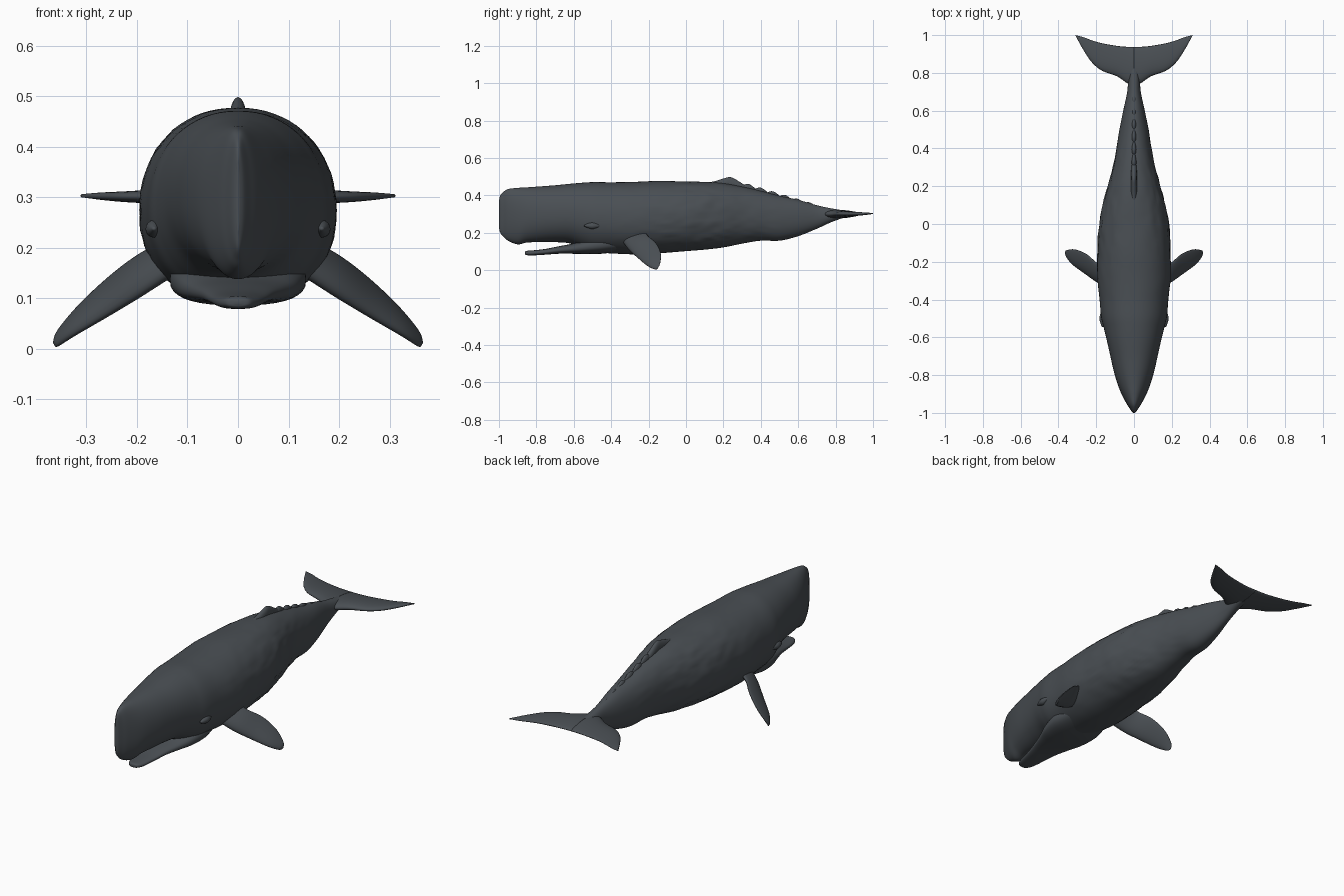
import bpy, bmesh
from math import sin, cos, pi, exp
from mathutils import Vector, noise

if "Cube" in bpy.data.objects:
    bpy.data.objects.remove(bpy.data.objects["Cube"])

skin = bpy.data.materials.new("slate_grey_skin")
skin.use_nodes = True
colour = (0.068, 0.078, 0.088, 1)
skin.diffuse_color = colour
bsdf = skin.node_tree.nodes["Principled BSDF"]
bsdf.inputs["Base Color"].default_value = colour
bsdf.inputs["Roughness"].default_value = 0.7


def smooth_path(stations, steps):
    """Catmull-Rom interpolation through a list of number tuples."""
    pts = [Vector(s) for s in stations]
    out = []
    for i in range(len(pts) - 1):
        a, b, c, d = pts[max(i - 1, 0)], pts[i], pts[i + 1], pts[min(i + 2, len(pts) - 1)]
        for k in range(steps):
            t = k / steps
            out.append(b + (c - a) * (t / 2)
                       + (a * 2 - b * 5 + c * 4 - d) * (t * t / 2)
                       + (b * 3 - a - c * 3 + d) * (t ** 3 / 2))
    return out + [pts[-1]]


def loft(name, rings):
    """Skin a closed surface over rings of equal point count."""
    bm = bmesh.new()
    rows = [[bm.verts.new(p) for p in ring] for ring in rings]
    for r, s in zip(rows, rows[1:]):
        for i in range(len(r)):
            j = (i + 1) % len(r)
            bm.faces.new((r[i], r[j], s[j], s[i]))
    bm.faces.new(rows[0])
    bm.faces.new(rows[-1])
    bmesh.ops.recalc_face_normals(bm, faces=bm.faces)
    mesh = bpy.data.meshes.new(name)
    bm.to_mesh(mesh)
    bm.free()
    mesh.shade_smooth()
    mesh.materials.append(skin)
    obj = bpy.data.objects.new(name, mesh)
    bpy.context.collection.objects.link(obj)
    return obj


def power(v, n):
    return (1 if v >= 0 else -1) * abs(v) ** (2 / n)


def hull(name, stations, steps, count, n=2.1, wrinkle=0.0):
    """Loft along y; each station is y, half width, bottom and top."""
    rings = []
    for y, w, low, high in smooth_path(stations, steps):
        mid, ring = low + (high - low) * 0.48, []
        # wrinkles are strongest on the middle flanks
        fold = wrinkle * exp(-((y - 0.1) / 0.35) ** 2)
        for k in range(count):
            a = 2 * pi * k / count
            c, s = power(cos(a), n), power(sin(a), n)
            x, z = w * c, mid + s * ((high - mid) if s > 0 else (mid - low))
            g = 1 + fold * abs(cos(a)) * noise.noise((x * 9, y * 16 + z * 9, z * 45))
            ring.append((x * g, y, mid + (z - mid) * g))
        rings.append(ring)
    return loft(name, rings)


def blade(name, lead, trail, thick, side=1, count=24):
    """Fin with a lens section between a leading and a trailing edge."""
    rings = []
    for a, b, t in zip(smooth_path(lead, 6), smooth_path(trail, 6),
                       smooth_path([(v, v) for v in thick], 6)):
        mid, half = (a + b) / 2, (a - b) / 2
        up = Vector((0.5, -0.25, 0.8)) if lead[0][2] != trail[0][2] else Vector((0, 0, 1))
        ring = []
        for k in range(count):
            q = 2 * pi * k / count
            p = mid + half * cos(q) + up * (t[0] * sin(q) * (1 + 0.35 * cos(q)))
            ring.append((p.x * side, p.y, p.z))
        rings.append(ring)
    return loft(name, rings)


# Head, trunk and tail stock
hull("body", [
    (-1, .003, .23, .37), (-.993, .012, .2, .4), (-.975, .024, .178, .42),
    (-.95, .04, .157, .434), (-.9, .066, .138, .44), (-.85, .086, .148, .443),
    (-.78, .107, .15, .448), (-.7, .125, .15, .454), (-.62, .143, .143, .462),
    (-.55, .16, .115, .468), (-.49, .174, .096, .471), (-.4, .182, .09, .47),
    (-.28, .194, .085, .472), (-.15, .193, .09, .477), (0, .184, .102, .474),
    (.1, .165, .11, .472), (.2, .14, .122, .465), (.3, .112, .142, .447),
    (.4, .093, .158, .424), (.5, .077, .158, .398), (.6, .057, .182, .376),
    (.7, .036, .222, .347), (.78, .03, .258, .33), (.86, .02, .285, .317),
    (.92, .006, .296, .308)], 7, 72, 2.15, 0.035)

# Slender lower jaw, hanging slightly open
hull("lower_jaw", [
    (-.862, .008, .088, .096), (-.855, .026, .081, .103), (-.82, .042, .079, .106),
    (-.75, .056, .083, .114), (-.68, .073, .088, .128), (-.61, .096, .088, .142),
    (-.54, .122, .086, .165), (-.45, .135, .088, .19), (-.36, .12, .1, .2)], 6, 36, 2.5)

# Low dorsal hump and the row of knuckles behind it
hull("dorsal_hump", [
    (.1, .008, .43, .468), (.15, .016, .43, .475), (.2, .017, .43, .49),
    (.235, .015, .43, .498), (.265, .015, .43, .486), (.3, .014, .42, .464),
    (.35, .01, .4, .435)], 5, 20, 2)
for i in range(6):
    y = 0.33 + i * 0.065
    top = 0.459 - i * 0.0195
    low = top - 0.05
    hull(f"back_knuckle_{i + 1}", [
        (y - .045, .004, low, top - .022), (y - .02, .012, low, top - .002),
        (y + .01, .012, low, top), (y + .05, .004, low, top - .03)], 5, 16, 2)

# Paddle-shaped flippers
for label, side in (("left", 1), ("right", -1)):
    blade(f"{label}_flipper",
          [(.11, -.35, .17), (.19, -.31, .115), (.26, -.262, .07), (.325, -.215, .03),
           (.355, -.178, .009), (.362, -.16, .005)],
          [(.13, -.22, .22), (.195, -.205, .185), (.25, -.16, .145), (.31, -.135, .09),
           (.355, -.138, .038), (.366, -.15, .012)],
          (.024, .022, .018, .013, .008, .003), side)

    # Eye set in a swollen lid
    lid = hull(f"{label}_eyelid", [
        (-.545, .003, .235, .24), (-.525, .012, .226, .25),
        (-.5, .017, .22, .255), (-.475, .012, .226, .25), (-.45, .003, .235, .24)], 4, 16, 2)
    lid.location.x = side * 0.166

    # Tail fluke half
    blade(f"{label}_fluke",
          [(0, .74, .3), (.035, .745, .3), (.09, .782, .3), (.17, .812, .301),
           (.225, .858, .301), (.27, .925, .302), (.307, .992, .303)],
          [(0, .938, .3), (.035, .938, .3), (.09, .943, .3), (.17, .957, .301),
           (.225, .973, .301), (.27, .99, .302), (.312, 1, .303)],
          (.022, .02, .017, .013, .01, .007, .003), side)
